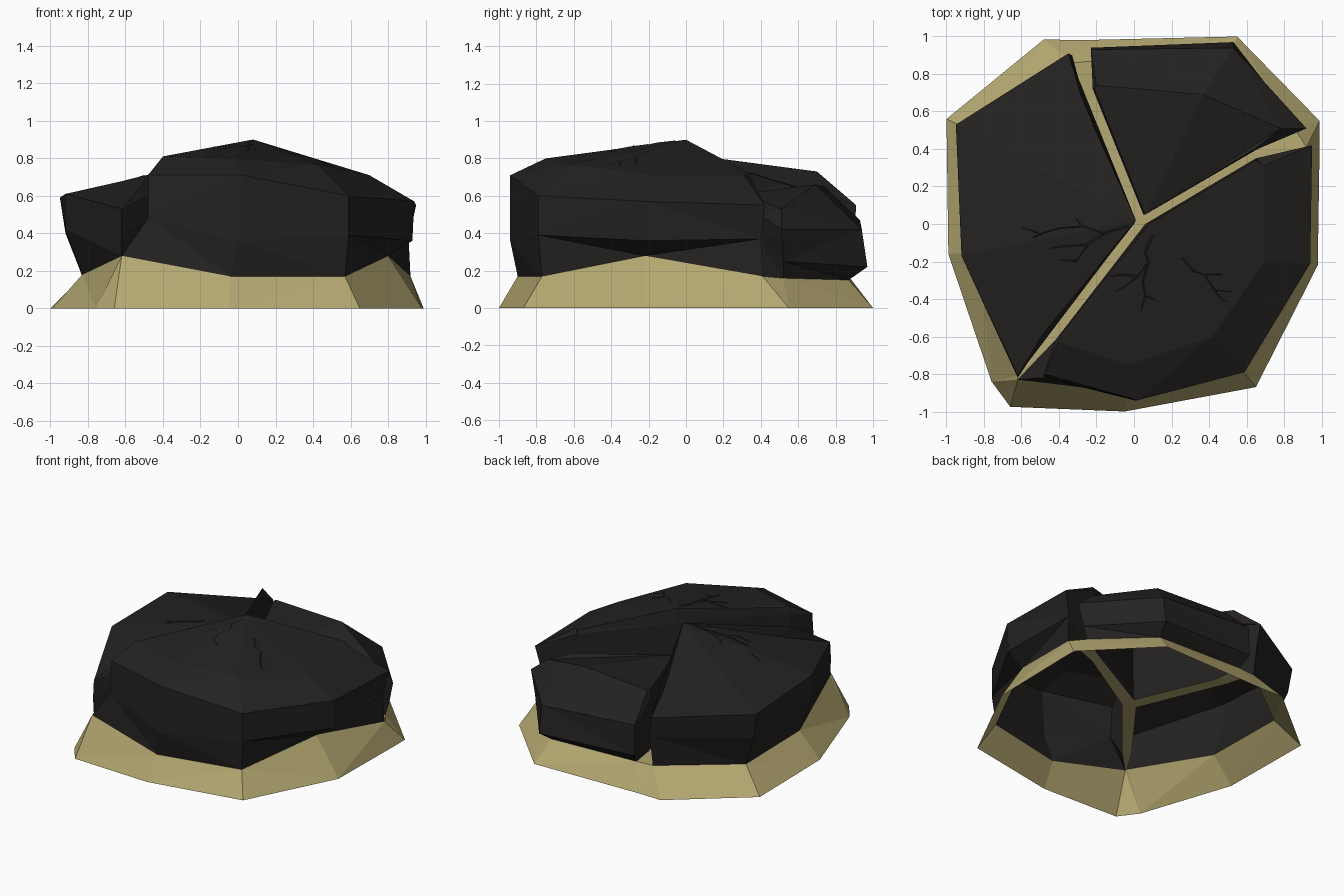
import bpy, bmesh
from mathutils import Vector
from mathutils.bvhtree import BVHTree


def material(name, color):
    m = bpy.data.materials.new(name)
    m.diffuse_color = (*color, 1)
    return m


ROCK = material("dark_rock", (0.018, 0.016, 0.015))
SAND = material("sand", (0.46, 0.39, 0.165))


def finish(bm, name, mat):
    bmesh.ops.triangulate(bm, faces=bm.faces[:])
    me = bpy.data.meshes.new(name)
    bm.to_mesh(me)
    me.materials.append(mat)
    ob = bpy.data.objects.new(name, me)
    bpy.context.collection.objects.link(ob)
    tree = BVHTree.FromBMesh(bm)
    bm.free()
    return tree


def bridge(bm, low, high):
    n = len(low)
    for i in range(n):
        j = (i + 1) % n
        bm.faces.new((low[i], low[j], high[j], high[i]))


def rock(name, rings, tip):
    """Stack rings upwards, open underneath, top fanned out from one tip."""
    bm = bmesh.new()
    loops = [[bm.verts.new(p) for p in ring] for ring in rings]
    for low, high in zip(loops, loops[1:]):
        bridge(bm, low, high)
    top = loops[-1]
    n = len(top)
    for k in range(1, n - 1):
        bm.faces.new((top[tip], top[(tip + k) % n], top[(tip + k + 1) % n]))
    return finish(bm, name, ROCK)


# Large front rock
front = rock("front_rock", [
    [(-.62, -.83, .28), (-.04, -.9, .17), (.57, -.77, .17), (.8, -.22, .28),
     (.92, .41, .17), (.62, .3, .17), (.08, -.03, .18), (-.4, -.6, .22)],
    [(-.48, -.82, .48), (0, -.94, .36), (.59, -.79, .39), (.93, -.21, .36),
     (.91, .4, .37), (.65, .34, .4), (.06, -.01, .5), (-.42, -.62, .5)],
    [(-.48, -.8, .71), (.02, -.94, .71), (.59, -.79, .6), (.94, -.21, .57),
     (.95, .42, .55), (.65, .35, .69), (.06, 0, .8), (-.42, -.62, .76)],
    [(-.4, -.63, .81), (-.03, -.75, .8), (.42, -.6, .77), (.7, -.19, .71),
     (.69, .31, .71), (.65, .34, .72), (.08, 0, .9), (-.38, -.58, .81)]], 6)

# Left rock
left = rock("left_rock", [
    [(-.02, 0, .18), (-.26, .66, .16), (-.33, .86, .17), (-.83, .48, .17),
     (-.83, -.15, .18), (-.62, -.81, .28), (-.44, -.55, .22)],
    [(0, 0, .5), (-.27, .68, .45), (-.33, .9, .4), (-.92, .52, .4),
     (-.92, -.17, .42), (-.62, -.82, .4), (-.46, -.58, .48)],
    [(.01, .02, .82), (-.29, .7, .73), (-.35, .91, .55), (-.95, .53, .59),
     (-.92, -.17, .61), (-.62, -.81, .53), (-.49, -.59, .69)]], 0)

# Low back rock
rock("back_rock", [
    [(.06, .07, .18), (.62, .38, .17), (.85, .52, .16),
     (.5, .87, .15), (-.2, .87, .17), (-.16, .66, .16)],
    [(.05, .05, .4), (.64, .4, .35), (.88, .52, .25),
     (.53, .97, .22), (-.23, .94, .25), (-.2, .7, .4)],
    [(.05, .05, .56), (.66, .4, .5), (.92, .51, .42),
     (.53, .94, .42), (-.23, .93, .47), (-.22, .72, .6)],
    [(.06, .05, .58), (.66, .41, .57), (.78, .51, .53),
     (.37, .69, .66), (-.2, .74, .65), (-.21, .72, .65)]], 0)

# Sand skirt around the rocks
ground = [(.65, -.87), (.98, -.22), (.99, .42), (.99, .55), (.55, 1), (-.3, .98),
          (-.48, .985), (-1, .56), (-.99, -.16), (-.76, -.84), (-.66, -.975), (-.05, -1)]
inner = [(.57, -.77, .17), (.8, -.22, .28), (.92, .41, .17), (.85, .52, .16),
         (.5, .87, .15), (-.2, .87, .17), (-.33, .86, .17), (-.83, .48, .17),
         (-.83, -.15, .18), (-.62, -.81, .28), (-.62, -.83, .28), (-.04, -.9, .17)]
bm = bmesh.new()
lo = [bm.verts.new((x, y, 0)) for x, y in ground]
hi = [bm.verts.new(p) for p in inner]
bridge(bm, lo, hi)

# Sand strips in the three gaps
cf, cl, cb = [bm.verts.new(p) for p in ((.08, -.03, .18), (-.02, 0, .18), (.06, .07, .18))]
ef, eb = [bm.verts.new(p) for p in ((.62, .3, .17), (.62, .38, .17))]
nl, nb = [bm.verts.new(p) for p in ((-.26, .66, .16), (-.16, .66, .16))]
sf, sl = [bm.verts.new(p) for p in ((-.4, -.6, .22), (-.44, -.55, .22))]
for f in ((cf, cb, cl), (cf, ef, eb, cb), (ef, hi[2], hi[3], eb),
          (cl, cb, nb, nl), (nl, nb, hi[5], hi[6]),
          (sf, cf, cl, sl), (hi[10], sf, sl, hi[9])):
    bm.faces.new(f)
finish(bm, "sand_base", SAND)


# Branching veins laid on the rock tops
def veins(name, tree, paths):
    bm = bmesh.new()
    for path in paths:
        pts = []
        for x, y in path:
            hit = tree.ray_cast(Vector((x, y, 2)), Vector((0, 0, -1)))[0]
            if hit:
                pts.append(hit)
        rows = []
        for i, p in enumerate(pts):
            d = pts[min(i + 1, len(pts) - 1)] - pts[max(i - 1, 0)]
            w = 0.01 * (1 - 0.7 * i / (len(pts) - 1))
            side = Vector((-d.y, d.x, 0)).normalized() * w
            rows.append([bm.verts.new(q) for q in
                         (p + side, p - side, p + Vector((0, 0, w * 0.7)))])
        for a, b in zip(rows, rows[1:]):
            bm.faces.new((a[1], b[1], b[2], a[2]))
            bm.faces.new((a[2], b[2], b[0], a[0]))
    finish(bm, name, ROCK)


veins("left_veins", left, [
    [(-.03, -.01), (-.16, -.05), (-.28, -.01), (-.4, -.02), (-.5, -.05), (-.6, -.02)],
    [(-.28, -.01), (-.31, .03)], [(-.5, -.05), (-.54, -.07)],
    [(-.16, -.05), (-.25, -.11), (-.38, -.12), (-.44, -.13)],
    [(-.25, -.11), (-.31, -.2), (-.4, -.19)]])
veins("front_veins", front, [
    [(.1, -.06), (.06, -.15), (.08, -.2), (.02, -.28), (-.04, -.33), (-.1, -.36)],
    [(.08, -.2), (.05, -.3), (.06, -.38), (.04, -.46)],
    [(.06, -.38), (.12, -.41)], [(.02, -.28), (-.06, -.27), (-.13, -.28)],
    [(.26, -.18), (.32, -.25), (.38, -.27), (.47, -.27)],
    [(.38, -.27), (.43, -.35), (.47, -.4), (.55, -.44)],
    [(.43, -.35), (.52, -.36)]])
